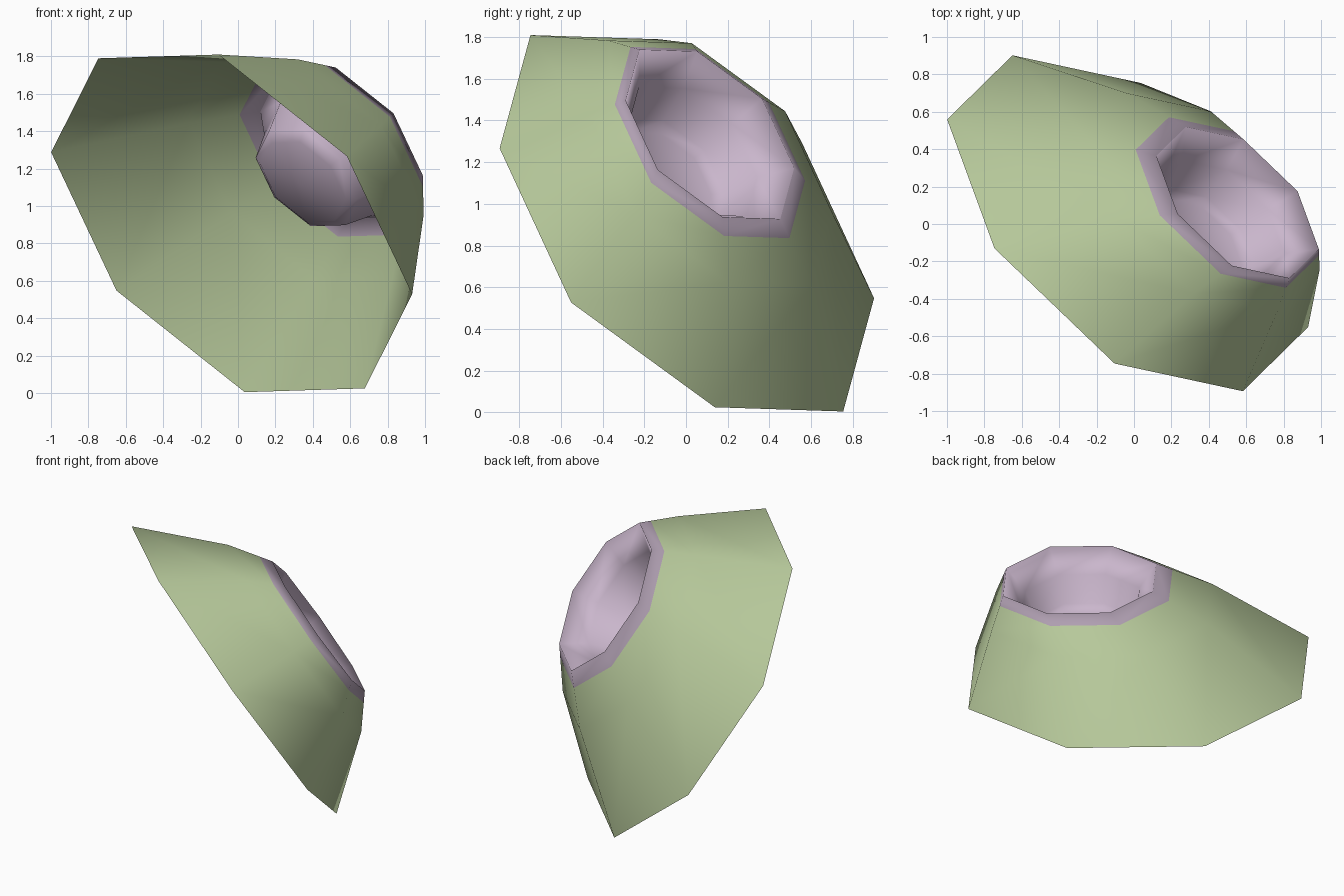
import bpy, bmesh, math
from mathutils import Vector

if "Cube" in bpy.data.objects:
    bpy.data.objects.remove(bpy.data.objects["Cube"])

SIDES = 8
# Half-axes of the tilted octagon that every ring is scaled from
U = Vector((-0.07, -0.75, 0.9025))
V = Vector((-0.965, 0.555, 0.38))


def make_material(name, colour):
    mat = bpy.data.materials.new(name)
    mat.diffuse_color = (*colour, 1.0)
    mat.use_nodes = True
    mat.node_tree.nodes["Principled BSDF"].inputs["Base Color"].default_value = mat.diffuse_color
    return mat


def ring_points(centre, scale):
    """Octagonal ring, counter-clockwise seen from the crater side."""
    points = []
    for i in range(SIDES):
        a = -2 * math.pi * i / SIDES
        k = scale * (0.973 if i % 2 else 1.0)
        points.append(Vector(centre) + k * (math.cos(a) * U + math.sin(a) * V))
    return points


def bowl_ring(drop, scale):
    """Ring inside the bowl, sunk from the rim along the crater axis."""
    return ring_points(Vector((0.554, 0.115, 1.334)) - Vector((drop, drop, drop)), scale)


green = make_material("soft green", (0.47, 0.58, 0.325))
ring_lavender = make_material("rim lavender", (0.43, 0.345, 0.44))
bowl_lavender = make_material("bowl lavender", (0.59, 0.47, 0.605))

# Rings from the open base, over the shoulder and rim, down to the bowl floor
base = ring_points((-0.034, 0.004, 0.907), 1.0)
shoulder = ring_points((0.365, 0.115, 1.197), 0.65)
rim = bowl_ring(0.0, 0.45)
collar = [r.lerp(s, 0.29) for r, s in zip(rim, shoulder)]
lip = bowl_ring(0.083, 0.343)
bowl_edge = bowl_ring(0.185, 0.285)
floor = bowl_ring(0.205, 0.235)

bm = bmesh.new()
rings = [[bm.verts.new(p) for p in pts]
         for pts in (base, shoulder, collar, rim, lip, bowl_edge, floor)]

# Walls: green skirt, lavender collar, lavender bowl
for k, mat_index in enumerate((0, 0, 1, 2, 2, 2)):
    for i in range(SIDES):
        j = (i + 1) % SIDES
        face = bm.faces.new((rings[k][i], rings[k][j], rings[k + 1][j], rings[k + 1][i]))
        face.material_index = mat_index

# Bowl floor, slightly dished
middle = bm.verts.new(sum(floor, Vector()) / SIDES - Vector((0.015, 0.015, 0.015)))
for i in range(SIDES):
    face = bm.faces.new((rings[-1][i], rings[-1][(i + 1) % SIDES], middle))
    face.material_index = 2

for face in bm.faces:
    face.smooth = True

mesh = bpy.data.meshes.new("crater_shell")
bm.to_mesh(mesh)
bm.free()
for mat in (green, ring_lavender, bowl_lavender):
    mesh.materials.append(mat)
shell = bpy.data.objects.new("crater_shell", mesh)
bpy.context.collection.objects.link(shell)
